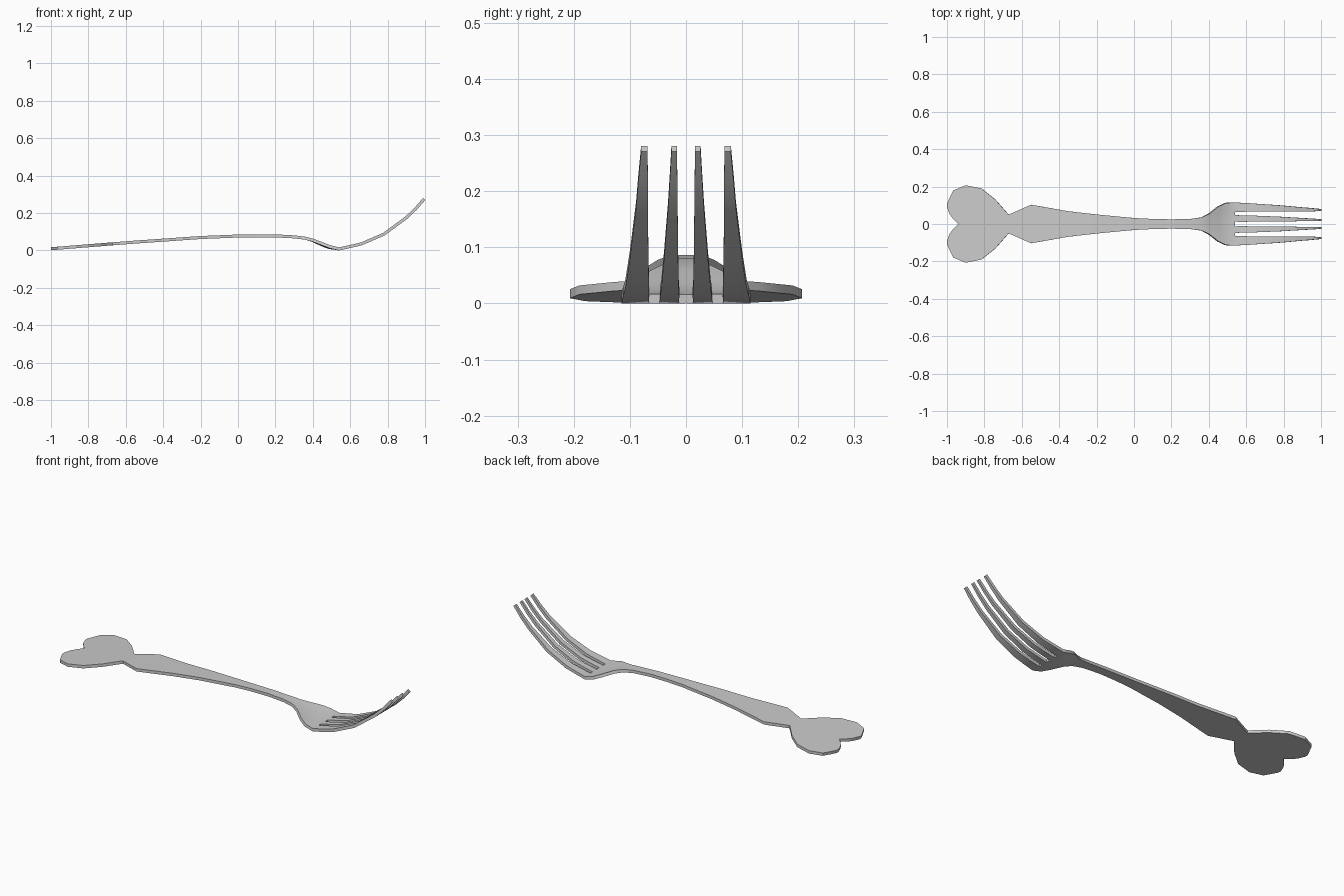
import bpy, bmesh, math

if "Cube" in bpy.data.objects:
    bpy.data.objects.remove(bpy.data.objects["Cube"])

T = 0.016  # sheet thickness

# Centre-line height along the fork (x, z)
PROFILE = [(-1, .010), (-.6, .042), (-.2, .070), (0, .078), (.14, .080), (.25, .078),
           (.35, .069), (.40, .055), (.45, .033), (.50, .015), (.54, .009), (.60, .022),
           (.66, .036), (.78, .088), (.90, .176), (.95, .224), (1, .281)]


def height(x):
    for (x0, z0), (x1, z1) in zip(PROFILE, PROFILE[1:]):
        if x <= x1:
            return z0 + (z1 - z0) * (x - x0) / (x1 - x0)
    return PROFILE[-1][1]


# Half outline of heart end, handle and head: (x, inner y, outer y)
BODY = [(-1, .092, .108), (-.985, .052, .14), (-.965, .026, .18), (-.94, 0, .19),
        (-.90, 0, .207), (-.815, 0, .19), (-.74, 0, .13), (-.67, 0, .05),
        (-.55, 0, .103), (-.35, 0, .068), (-.2, 0, .051), (0, 0, .032), (.1, 0, .027),
        (.2, 0, .025), (.3, 0, .027), (.36, 0, .035), (.40, 0, .055), (.45, 0, .094),
        (.49, 0, .113), (.54, 0, .115)]
SPLIT = [0, .105, .41, .57, 1]  # columns that line up with the tine edges

# Half tines: (x, inner tine edges, outer tine edges)
TINES = [(.60, .012, .046, .0655, .112), (.66, .013, .044, .066, .108),
         (.78, .014, .039, .067, .100), (.90, .015, .032, .068, .089),
         (.95, .0155, .029, .068, .085), (.996, .016, .026, .0685, .080)]

bm = bmesh.new()


def bridge(a, b):
    for i in range(len(a) - 1):
        bm.faces.new((a[i], b[i], b[i + 1], a[i + 1]))


# Handle and head, slightly dished near the neck
prev = None
for x, yi, yo in BODY:
    dish = .008 * max(0, 1 - abs(x - .46) / .08)
    row = [bm.verts.new((x, yi + t * (yo - yi), height(x) + dish * (t * t - .4)))
           for t in SPLIT]
    if prev:
        bridge(prev, row)
    prev = row

# Tines grown from the head edge
inner, outer = prev[1:3], prev[3:5]
for x, a, b, c, d in TINES:
    ni = [bm.verts.new((x, y, height(x))) for y in (a, b)]
    no = [bm.verts.new((x, y, height(x))) for y in (c, d)]
    bridge(inner, ni)
    bridge(outer, no)
    inner, outer = ni, no

bmesh.ops.recalc_face_normals(bm, faces=bm.faces)
mesh = bpy.data.meshes.new("fork")
bm.to_mesh(mesh)
bm.free()
fork = bpy.data.objects.new("fork", mesh)
bpy.context.collection.objects.link(fork)

# Mirror the half, then thicken the sheet
mir = fork.modifiers.new("mirror", 'MIRROR')
mir.use_axis = (False, True, False)
mir.use_clip = True
mir.merge_threshold = .0005
sol = fork.modifiers.new("thickness", 'SOLIDIFY')
sol.thickness = T
sol.offset = 0
sol.use_even_offset = True

bpy.context.view_layer.objects.active = fork
fork.select_set(True)
bpy.ops.object.modifier_apply(modifier="mirror")
bpy.ops.object.modifier_apply(modifier="thickness")
bpy.ops.object.shade_smooth_by_angle(angle=math.radians(30))

# Rest on the ground
low = min(v.co.z for v in fork.data.vertices)
for v in fork.data.vertices:
    v.co.z -= low
